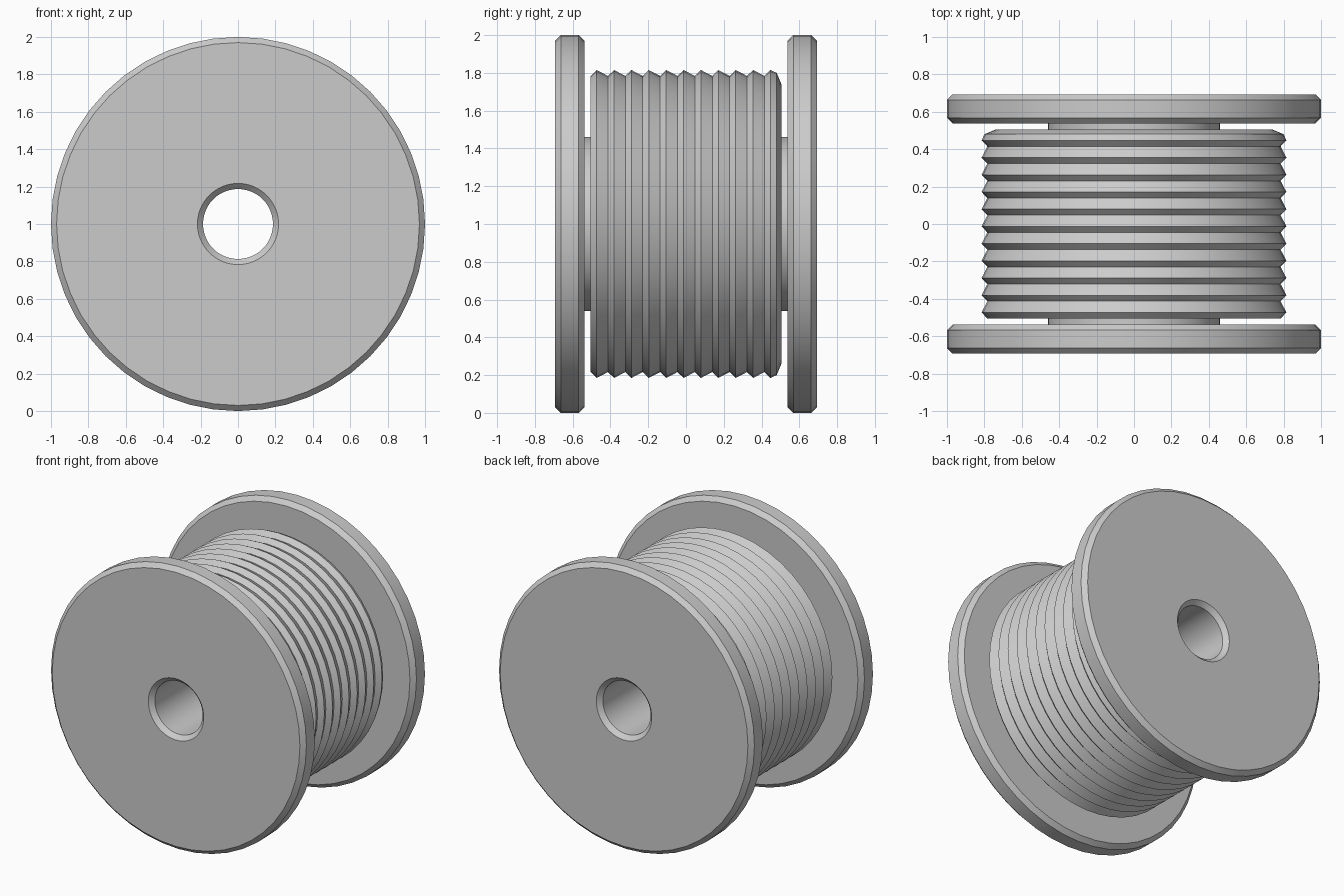
import bpy
import bmesh
import math

SEGMENTS = 48
AXIS_Z = 1.0

if "Cube" in bpy.data.objects:
    bpy.data.objects.remove(bpy.data.objects["Cube"], do_unlink=True)

grey = bpy.data.materials.new("plain grey")
grey.use_nodes = True
colour = (0.6, 0.6, 0.6, 1)
grey.diffuse_color = colour
grey.node_tree.nodes["Principled BSDF"].inputs["Base Color"].default_value = colour


def lathe(name, profile):
    """Revolve a closed (radius, y) profile around the horizontal y axis."""
    bm = bmesh.new()
    rings = []
    for s in range(SEGMENTS):
        a = 2 * math.pi * s / SEGMENTS
        rings.append([bm.verts.new((r * math.sin(a), y, AXIS_Z + r * math.cos(a)))
                      for r, y in profile])
    n = len(profile)
    for s in range(SEGMENTS):
        here, after = rings[s], rings[(s + 1) % SEGMENTS]
        for i in range(n):
            j = (i + 1) % n
            bm.faces.new((here[i], here[j], after[j], after[i]))
    bmesh.ops.recalc_face_normals(bm, faces=bm.faces)
    mesh = bpy.data.meshes.new(name)
    bm.to_mesh(mesh)
    bm.free()
    mesh.materials.append(grey)
    mesh.shade_smooth()
    mesh.set_sharp_from_angle(angle=math.radians(25))
    obj = bpy.data.objects.new(name, mesh)
    bpy.context.collection.objects.link(obj)
    return obj


# Spool body: bevelled flanges, core and chamfered bore as one turned piece
BORE, CORE, RIM = 0.187, 0.46, 1.0
OUTER, INNER, BEVEL = 0.693, 0.538, 0.03
half = [(BORE, OUTER - BEVEL), (BORE + BEVEL, OUTER), (RIM - BEVEL, OUTER),
        (RIM, OUTER - BEVEL), (RIM, INNER + BEVEL), (RIM - BEVEL, INNER), (CORE, INNER)]
lathe("spool_body", half + [(r, -y) for r, y in reversed(half)])

# Wound thread: saw-tooth ridges, steep towards the front
RIDGES, PITCH, STEEP = 11, 0.092, 0.032
PEAK, VALLEY, START = 0.815, 0.784, -0.505
winding = [(CORE - 0.02, START)]
for i in range(RIDGES):
    y = START + i * PITCH
    winding += [(VALLEY, y), (PEAK, y + STEEP)]
winding += [(0.8, 0.48), (0.74, -START), (CORE - 0.02, -START)]
lathe("wound_thread", winding)
